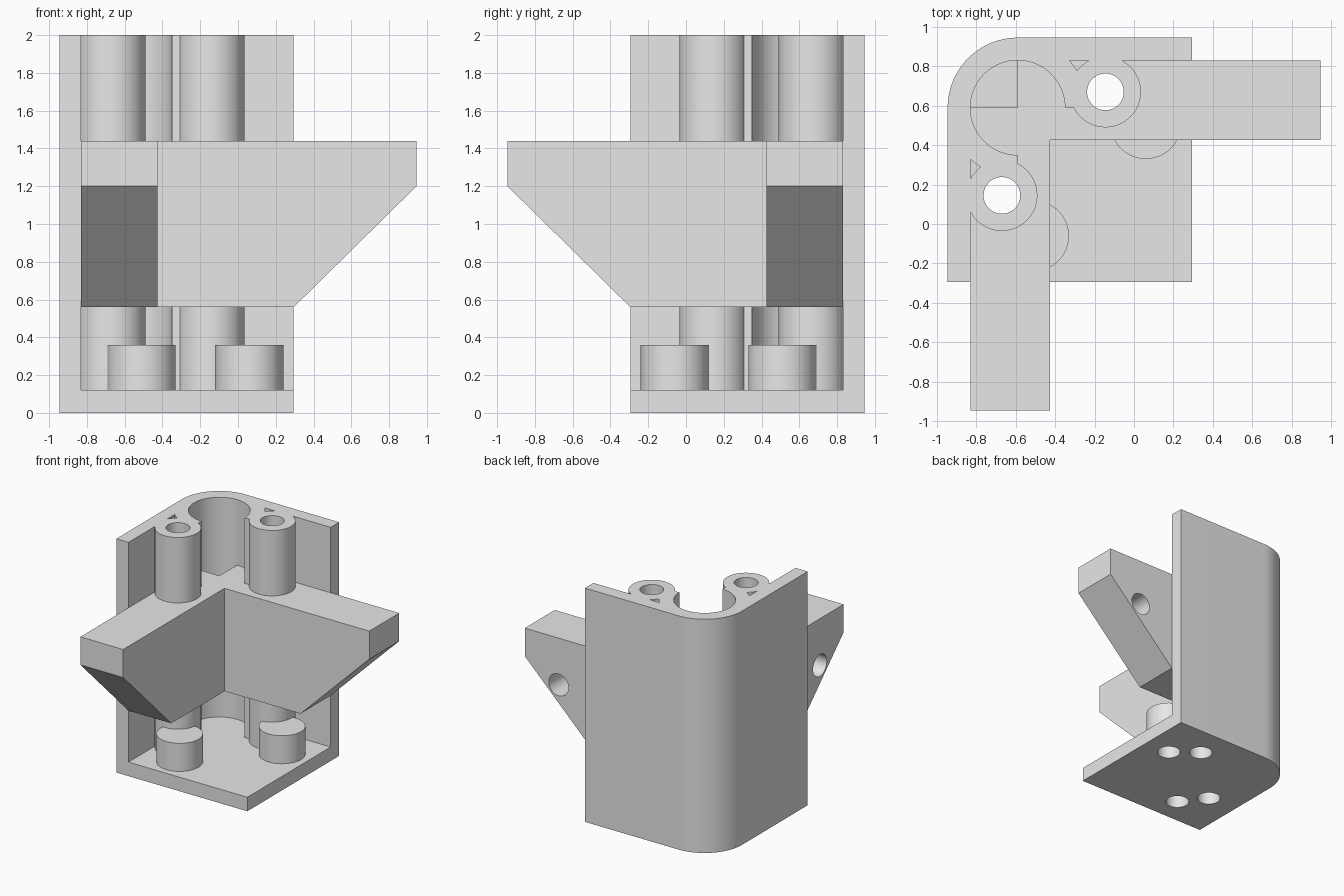
import bpy, bmesh, math

cube = bpy.data.objects.get("Cube")
if cube:
    bpy.data.objects.remove(cube, do_unlink=True)

# Single plastic colour
grey = bpy.data.materials.new("light_grey")
grey.use_nodes = True
grey.diffuse_color = (0.8, 0.8, 0.8, 1)
grey.node_tree.nodes["Principled BSDF"].inputs["Base Color"].default_value = (0.8, 0.8, 0.8, 1)

# Main dimensions
FAR, NEAR = 0.945, 0.295      # outer reach of the arms, open edge of the walls
WALL, ARM = 0.83, 0.425       # inner wall face, inner arm face
BORE, BORE_R, RIM_R = 0.59, 0.24, 0.355
POST_R, HOLE_R = 0.18, 0.093
FLOOR, LOW, TIP, HIGH, TOP = 0.12, 0.56, 1.2, 1.44, 2.0
POST, STUB = (-0.145, 0.67), (0.06, 0.51)


def upright(u, v, w):
    return (u, v, w)


def along_y(u, v, w):
    return (u, w, v)


def mirrored(place):
    """Reflect a placement across the diagonal of the corner."""
    def placed(u, v, w):
        x, y, z = place(u, v, w)
        return (-y, -x, z)
    return placed


def arc(cx, cy, r, start, end, steps):
    angles = [math.radians(start + (end - start) * i / steps) for i in range(steps + 1)]
    return [(cx + r * math.cos(a), cy + r * math.sin(a)) for a in angles]


def circle(cx, cy, r):
    return arc(cx, cy, r, 0, 360, 64)[:-1]


def prism(name, outline, lo, hi, place=upright):
    bm = bmesh.new()
    bottom = [bm.verts.new(place(u, v, lo)) for u, v in outline]
    top = [bm.verts.new(place(u, v, hi)) for u, v in outline]
    bm.faces.new(bottom)
    bm.faces.new(top)
    for i in range(len(outline)):
        j = (i + 1) % len(outline)
        bm.faces.new((bottom[i], bottom[j], top[j], top[i]))
    bmesh.ops.recalc_face_normals(bm, faces=bm.faces)
    mesh = bpy.data.meshes.new(name)
    bm.to_mesh(mesh)
    bm.free()
    mesh.materials.append(grey)
    obj = bpy.data.objects.new(name, mesh)
    bpy.context.collection.objects.link(obj)
    return obj


def combine(target, tool, operation):
    """Apply a boolean and discard the tool object."""
    tool.hide_render = True
    mod = target.modifiers.new("combine", 'BOOLEAN')
    mod.operation, mod.solver, mod.object = operation, 'EXACT', tool
    bpy.context.view_layer.update()
    result = target.evaluated_get(bpy.context.evaluated_depsgraph_get())
    mesh = bpy.data.meshes.new_from_object(result)
    target.modifiers.clear()
    target.data = mesh
    bpy.data.objects.remove(tool, do_unlink=True)


# Housing: floor and two tall walls meeting in a rounded corner
housing = prism("corner_housing",
                [(-FAR, -NEAR), (NEAR, -NEAR), (NEAR, FAR)]
                + arc(-BORE, BORE, RIM_R, 90, 180, 24), 0, TOP)
cavity = prism("cavity_cutter",
               [(-WALL, -0.6), (0.6, -0.6), (0.6, WALL)]
               + arc(-BORE, BORE, BORE_R, 90, 180, 24), FLOOR, TOP + 0.1)
combine(housing, cavity, 'DIFFERENCE')

# Rim around the bore, screw posts and short stubs on both sides of the diagonal
rim = [(x, min(y, 0.9)) for x, y in arc(-BORE, BORE, RIM_R, 0, 90, 24)]
rim += arc(-BORE, BORE, BORE_R, 90, 0, 24)
sides = (upright, mirrored(upright))
for side in sides:
    combine(housing, prism("bore_rim", rim, FLOOR / 2, TOP, side), 'UNION')
    combine(housing, prism("post", circle(*POST, POST_R), FLOOR / 2, TOP, side), 'UNION')
    combine(housing, prism("stub", circle(*STUB, POST_R), FLOOR / 2, 0.36, side), 'UNION')

# Brace: L-shaped block whose arms taper from below
brace = prism("arm_brace",
              [(-ARM, ARM), (FAR, ARM), (FAR, WALL), (-BORE, WALL),
               (-BORE, BORE), (-WALL, BORE), (-WALL, -FAR), (-ARM, -FAR)], LOW, HIGH)
slope = (TIP - LOW) / (FAR - NEAR)
wedge = [(NEAR - 0.1, LOW - 0.1 * slope), (FAR + 0.1, TIP + 0.1 * slope),
         (FAR + 0.1, LOW - 0.1 * slope)]
for place in (along_y, mirrored(along_y)):
    combine(brace, prism("taper_cutter", wedge, 0.3, 1, place), 'DIFFERENCE')
    # Blind screw hole in the outer face of each arm
    combine(brace, prism("arm_hole_cutter", circle(0.625, 1.04, HOLE_R), 0.53, 1, place),
            'DIFFERENCE')

# Through holes in the posts, blind holes below the stubs
for side in sides:
    for part in (housing, brace):
        combine(part, prism("post_hole_cutter", circle(*POST, HOLE_R), -0.1, TOP + 0.1, side),
                'DIFFERENCE')
    combine(housing, prism("stub_hole_cutter", circle(*STUB, HOLE_R), -0.1, 0.3, side),
            'DIFFERENCE')

# Smooth the round surfaces, keep hard edges
for part in (housing, brace):
    bpy.ops.object.select_all(action='DESELECT')
    part.select_set(True)
    bpy.context.view_layer.objects.active = part
    bpy.ops.object.shade_smooth_by_angle(angle=math.radians(30))
